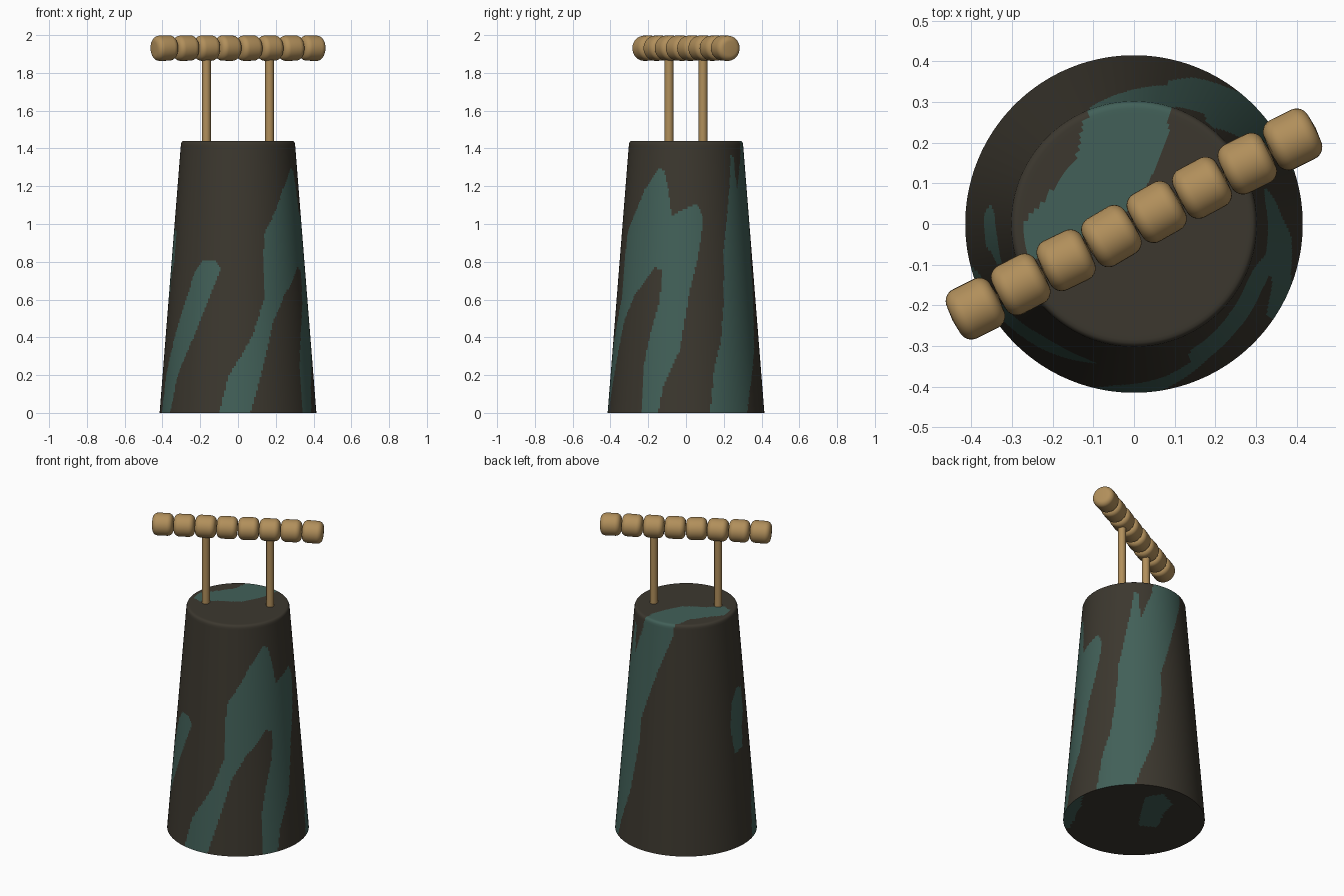
import bpy, bmesh, math, random
from mathutils import Matrix, Vector

if "Cube" in bpy.data.objects:
    bpy.data.objects.remove(bpy.data.objects["Cube"])

random.seed(4)


def material(name, rgb):
    m = bpy.data.materials.new(name)
    m.diffuse_color = (*rgb, 1)
    m.use_nodes = True
    m.node_tree.nodes["Principled BSDF"].inputs["Base Color"].default_value = m.diffuse_color
    return m


BARK = material("dark brown", (0.045, 0.039, 0.028))
TEAL = material("muted teal", (0.054, 0.117, 0.098))
WOOD = material("tan wood", (0.440, 0.275, 0.105))


def lathe(name, profile, segments, mats):
    """Spin (radius, height) points round z; zero radius closes an end."""
    bm = bmesh.new()
    rings = []
    for r, z in profile:
        if r == 0:
            rings.append([bm.verts.new((0, 0, z))] * segments)
        else:
            rings.append([bm.verts.new((r * math.cos(t), r * math.sin(t), z))
                          for t in (2 * math.pi * i / segments for i in range(segments))])
    for lo, hi in zip(rings, rings[1:]):
        for i in range(segments):
            j = (i + 1) % segments
            quad = [lo[i], lo[j], hi[j], hi[i]]
            bm.faces.new(list(dict.fromkeys(quad)))
    bm.normal_update()
    me = bpy.data.meshes.new(name)
    bm.to_mesh(me)
    bm.free()
    for m in mats:
        me.materials.append(m)
    ob = bpy.data.objects.new(name, me)
    bpy.context.collection.objects.link(ob)
    return ob


def smooth(ob, angle):
    bpy.ops.object.select_all(action='DESELECT')
    ob.select_set(True)
    bpy.context.view_layer.objects.active = ob
    bpy.ops.object.shade_smooth_by_angle(angle=math.radians(angle))


def inside(x, y, poly):
    hit = False
    for (x1, y1), (x2, y2) in zip(poly, poly[1:] + poly[:1]):
        if (y1 > y) != (y2 > y) and x < x1 + (y - y1) * (x2 - x1) / (y2 - y1):
            hit = not hit
    return hit


# Painted patches on the wall: (degrees round z, height)
FRONT_STREAK = [(-166, -.1), (-166, 0), (-162, .2), (-151, .4), (-138, .6), (-130, .75),
                (-122, .81), (-110, .81), (-105, .76), (-115, .6), (-128, .4),
                (-143, .2), (-150, 0), (-150, -.1)]
FORKED_PATCH = [(-104, -.1), (-104, 0), (-97, .2), (-79, .4), (-68, .6), (-68, .8), (-65, .96),
                (-53, 1.07), (-43, 1.18), (-27, 1.3), (-21, 1.28), (-17, 1.18), (-13, 1.04),
                (-5, 1.07), (10, 1.11), (15, 1.05), (14, .94), (10, .81), (3, .65),
                (-1, .49), (-5, .33), (-17, .15), (-21, 0), (-21, -.1), (-35, -.1),
                (-35, .23), (-30, .41), (-22, .6), (-21, .76), (-28, .77), (-37, .7),
                (-48, .62), (-60, .49), (-69, .28), (-81, 0), (-81, -.1)]
BACK_BAND = [(18, -.1), (18, 0), (22, .23), (29, .39), (33, .6), (35, .86), (41, 1.05),
             (47, 1.23), (50, 1.37), (55, 1.35), (57, 1.18), (70, 1.37), (74, 1.5), (114, 1.5),
             (110, 1.36), (94, 1.13), (77, .82), (77, .69), (68, .33), (56, .11),
             (51, 0), (51, -.1)]
SIDE_SPOT = [(176, .58), (172, .75), (176, .9), (186, .98), (197, .96), (196, .8),
             (191, .72), (189, .6)]
WALL = [FRONT_STREAK, FORKED_PATCH, BACK_BAND, SIDE_SPOT]

# Painted patches on the flat ends: (x, y)
TOP_PATCH = [(-.11, .32), (.085, .32), (.085, .23), (.05, .13), (0, .04), (-.06, .0), (-.12, -.03),
             (-.2, -.1), (-.26, -.08), (-.275, 0), (-.22, .06), (-.14, .17)]
# Base patches: (toward back left, toward back right)
BASE = [[(.02, -.07), (.05, .1), (.09, .26), (.2, .29), (.24, .16), (.18, .06), (.13, -.1)],
        [(-.27, .33), (-.3, .16), (-.39, -.07), (-.5, 0), (-.4, .4)]]

# Tapered body: base disc, wall, softened rim, top disc
R0, R1, ZW, H = 0.415, 0.302, 1.425, 1.44
profile = [(R0 * i / 24, 0) for i in range(24)]
profile += [(R0 + (R1 - R0) * i / 120, ZW * i / 120) for i in range(121)]
profile += [(.298, 1.435), (.292, 1.439)]
profile += [(.284 * (1 - i / 24), H) for i in range(25)]
body = lathe("tapered_body", profile, 240, [BARK, TEAL])

for f in body.data.polygons:
    c = f.center
    if c.z > H - .0004:
        painted = inside(c.x, c.y, TOP_PATCH)
    elif c.z < .0005:
        u, v = (c.y - c.x) / math.sqrt(2), (c.x + c.y) / math.sqrt(2)
        painted = any(inside(u, v, p) for p in BASE)
    else:
        a = math.degrees(math.atan2(c.y, c.x))
        painted = any(inside(a + k, c.z, p) for p in WALL for k in (-360, 0, 360))
    f.material_index = int(painted)
smooth(body, 40)

# Two posts carrying the handle
for side, label in ((-1, "left"), (1, "right")):
    post = lathe(label + "_post", [(0, 0), (.023, 0), (.023, .52), (0, .52)], 24, [WOOD])
    post.location = (side * .167, side * .09, 1.40)
    smooth(post, 40)

# Handle: a row of rounded beads, each turned slightly
axis = Vector((.39, .208, 0)).normalized()
half, rad, bev = .0605, .067, .032
corner = [(rad - bev + bev * math.sin(t), half - bev + bev * math.cos(t))
          for t in (math.pi / 2 * i / 8 for i in range(9))]
bead_profile = [(0, -half - .003)] + [(r, -z) for r, z in corner] \
    + list(reversed(corner)) + [(0, half + .003)]
for i in range(8):
    bead = lathe(f"handle_bead_{i + 1}", bead_profile, 32, [WOOD])
    tilt = Matrix.Rotation(random.uniform(-.05, .05), 4, 'Z') \
        @ Matrix.Rotation(random.uniform(-.04, .04), 4, 'Y')
    turn = axis.to_track_quat('Z', 'Y').to_matrix().to_4x4()
    place = axis * ((i - 3.5) * .1263) + Vector((0, 0, 1.931))
    bead.matrix_world = Matrix.Translation(place) @ tilt @ turn
    smooth(bead, 60)
